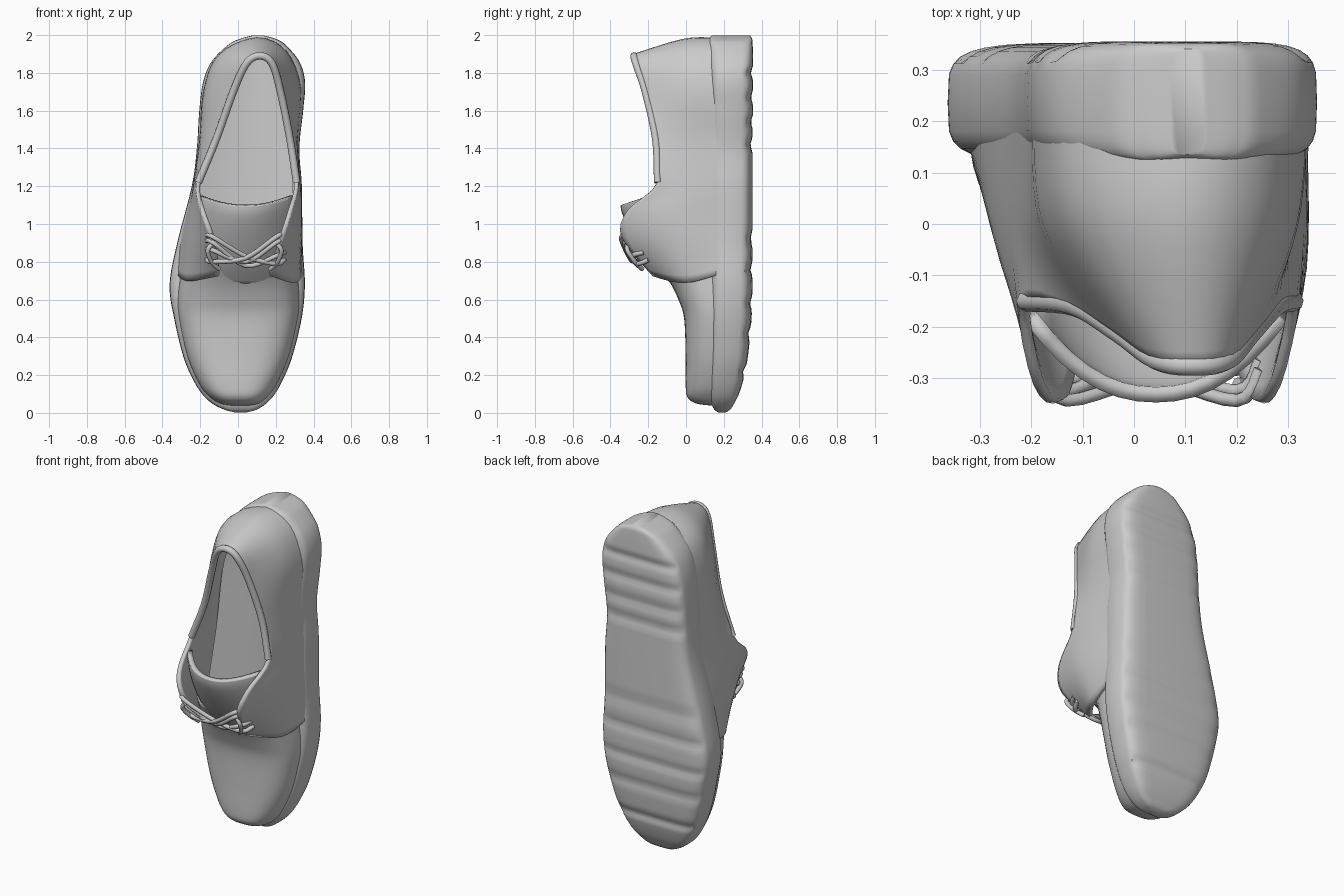
import bpy, bmesh, math

if "Cube" in bpy.data.objects:
    bpy.data.objects.remove(bpy.data.objects["Cube"])


def spline(pts, n):
    """Catmull-Rom resampling of tuples of any length."""
    out = []
    for i in range(len(pts) - 1):
        a, b, c, d = (pts[max(i - 1, 0)], pts[i], pts[i + 1], pts[min(i + 2, len(pts) - 1)])
        for k in range(n):
            t = k / n
            out.append(tuple(0.5 * (2 * q + (r - p) * t + (2 * p - 5 * q + 4 * r - s) * t * t
                                    + (3 * q - p - 3 * r + s) * t ** 3)
                             for p, q, r, s in zip(a, b, c, d)))
    out.append(tuple(pts[-1]))
    return out


def loft(name, rows, closed=False, thickness=0.0, angle=50):
    bm = bmesh.new()
    vs = [[bm.verts.new(p) for p in row] for row in rows]
    m = len(rows[0])
    for a, b in zip(vs, vs[1:]):
        for j in range(m if closed else m - 1):
            k = (j + 1) % m
            bm.faces.new((a[j], a[k], b[k], b[j]))
    if closed:
        bm.faces.new(vs[0])
        bm.faces.new(vs[-1])
    bmesh.ops.recalc_face_normals(bm, faces=bm.faces)
    me = bpy.data.meshes.new(name)
    bm.to_mesh(me)
    bm.free()
    ob = bpy.data.objects.new(name, me)
    bpy.context.collection.objects.link(ob)
    if thickness:
        mod = ob.modifiers.new("thickness", "SOLIDIFY")
        mod.thickness, mod.offset = thickness, 0
    bpy.ops.object.select_all(action='DESELECT')
    ob.select_set(True)
    bpy.context.view_layer.objects.active = ob
    bpy.ops.object.shade_smooth_by_angle(angle=math.radians(angle))
    return ob


def tube(name, pts, radius):
    cu = bpy.data.curves.new(name, 'CURVE')
    cu.dimensions, cu.bevel_depth, cu.bevel_resolution, cu.use_fill_caps = '3D', radius, 2, True
    path = spline(pts, 5)
    sp = cu.splines.new('POLY')
    sp.points.add(len(path) - 1)
    for q, p in zip(sp.points, path):
        q.co = (*p, 1)
    sp.use_smooth = True
    ob = bpy.data.objects.new(name, cu)
    bpy.context.collection.objects.link(ob)
    return ob


def power(v, e):
    return math.copysign(abs(v) ** e, v)


# Sole: sections up the length (z, left, right, upper y, ground y)
SOLE = [(0.003, -.02, .05, .17, .21), (.018, -.075, .10, .15, .235), (.05, -.137, .15, .135, .255),
        (.1, -.19, .195, .125, .28), (.18, -.24, .24, .12, .305), (.3, -.29, .288, .12, .328),
        (.5, -.338, .337, .12, .347),
        (.68, -.362, .354, .12, .352), (.9, -.322, .342, .12, .352), (1.2, -.245, .338, .12, .352),
        (1.4, -.218, .325, .12, .352), (1.6, -.205, .345, .12, .355), (1.75, -.185, .355, .12, .355),
        (1.86, -.14, .325, .12, .355), (1.95, -.05, .25, .12, .353), (1.98, .01, .20, .125, .35),
        (1.997, .07, .14, .135, .34)]
GROOVES = (.22, .42, .58, .76, .92, 1.42, 1.54, 1.67, 1.80)
rows = []
for z, l, r, yt, yb in spline(SOLE, 8):
    cut = max(max(0, 1 - abs(z - g) / .04) for g in GROOVES) * .012
    row = []
    for k in range(32):
        a = math.tau * k / 32
        x = (l + r) / 2 + (r - l) / 2 * power(math.cos(a), .38)
        y = (yt + yb) / 2 + (yb - yt) / 2 * power(math.sin(a), .45)
        if math.sin(a) > .5:
            y -= cut
        row.append((x, y, z))
    rows.append(row)
loft("sole", rows, closed=True)

# Vamp: arched sections from the toe to beneath the laces (z, left, right, crest y)
VAMP = [(.045, -.05, .07, .12), (.055, -.095, .11, .055), (.085, -.145, .15, .012), (.15, -.2, .2, .003),
        (.3, -.265, .265, .003), (.5, -.308, .312, -.005), (.6, -.315, .32, -.035),
        (.7, -.305, .315, -.085), (.82, -.285, .305, -.17)]
rows = []
for z, l, r, crest in spline(VAMP, 4):
    row = []
    for k in range(25):
        a = math.pi * k / 24
        e = .68 if z < .5 else .68 + (z - .5) * .35
        row.append(((l + r) / 2 - (r - l) / 2 * power(math.cos(a), e),
                    .2 - (.2 - crest) * power(math.sin(a), e), z))
    rows.append(row)
# toe wall closes the front of the vamp
first = rows[0]
rows.insert(0, [((p[0] - .01) * .5 + .01, .19, .055) for p in first])
loft("vamp", rows, thickness=.01)

# Quarters: columns round the heel (base x, base z, side x, y, z, rim x, y, z)
QUARTER = [(-.32, .74, -.258, .0, .70, -.10, -.17, .73),
           (-.30, .9, -.25, -.07, .91, -.135, -.335, .93),
           (-.265, 1.05, -.235, -.08, 1.07, -.185, -.31, 1.07),
           (-.23, 1.2, -.225, .0, 1.2, -.21, -.15, 1.22),
           (-.195, 1.45, -.185, .0, 1.45, -.115, -.16, 1.45),
           (-.175, 1.7, -.155, .0, 1.7, -.025, -.215, 1.7),
           (-.10, 1.88, -.08, .0, 1.89, .045, -.265, 1.85),
           (.10, 1.972, .10, .0, 1.972, .115, -.275, 1.89),
           (.25, 1.91, .24, .0, 1.90, .18, -.265, 1.85),
           (.325, 1.72, .305, .0, 1.72, .225, -.215, 1.7),
           (.31, 1.45, .30, .0, 1.45, .275, -.16, 1.45),
           (.32, 1.2, .32, .0, 1.2, .31, -.15, 1.22),
           (.32, 1.05, .325, -.08, 1.07, .275, -.31, 1.07),
           (.325, .9, .32, -.07, .91, .23, -.335, .93),
           (.335, .74, .295, .0, .69, .17, -.17, .73)]
rows = [spline([(bx, .2, bz), (sx, sy, sz), (rx, ry, rz)], 6)
        for bx, bz, sx, sy, sz, rx, ry, rz in spline(QUARTER, 4)]
loft("quarters", rows, thickness=.022)

# Padded collar along the foot opening
tube("collar", [c[5:] for c in QUARTER[3:12]], .02)

# Insole slightly dished inside the opening
rows = []
for z, l, r in spline([(.7, -.28, .29), (1.2, -.2, .29), (1.6, -.15, .28), (1.85, -.05, .22), (1.93, .05, .15)], 4):
    rows.append([(l + (r - l) * k / 8, .105 - .03 * (k / 4 - 1) ** 2, z) for k in range(9)])
loft("insole", rows)

# Tongue: bowed sheet beneath the laces (z, left, right, crest y, drop at the edges)
TONGUE = [(.69, -.15, .21, -.065, .05), (.8, -.19, .25, -.165, .1),
          (.95, -.205, .275, -.265, .13), (1.05, -.205, .285, -.32, .15), (1.1, -.2, .285, -.332, .15)]
rows = []
for z, l, r, crest, drop in spline(TONGUE, 4):
    rows.append([(l + (r - l) * k / 14, crest + drop * abs(k / 7 - 1) ** 2.2,
                  z + .05 * max(0, (z - .9) / .2) * (k / 7 - 1) ** 2) for k in range(15)])
loft("tongue", rows, thickness=.03)

# Laces: sagging strands that cross between the eyelet flaps (left z, right z, middle z, lift)
LACES = [(.93, .79, .83, .02), (.80, .93, .82, .03), (.86, .90, .80, .02), (.90, .83, .78, .01)]
for i, (zl, zr, zm, lift) in enumerate(LACES):
    yl, yr, ym = (-.285 - (z - .85) * .6 for z in (zl, zr, zm))
    tube("lace_%d" % i, [(-.165, yl + .05, zl + .01), (-.13, yl - .01, zl),
                         (.04, ym - lift, zm), (.2, yr - .01, zr), (.245, yr + .05, zr + .02)], .013)
# Lace ends resting on the flaps
for side, x in (("left", -.13), ("right", .2)):
    s = -1 if x < 0 else 1
    tube("lace_end_" + side, [(x, -.31, .9), (x + s * .03, -.31, .86),
                              (x + s * .01, -.27, .80), (x - s * .03, -.23, .76)], .012)
